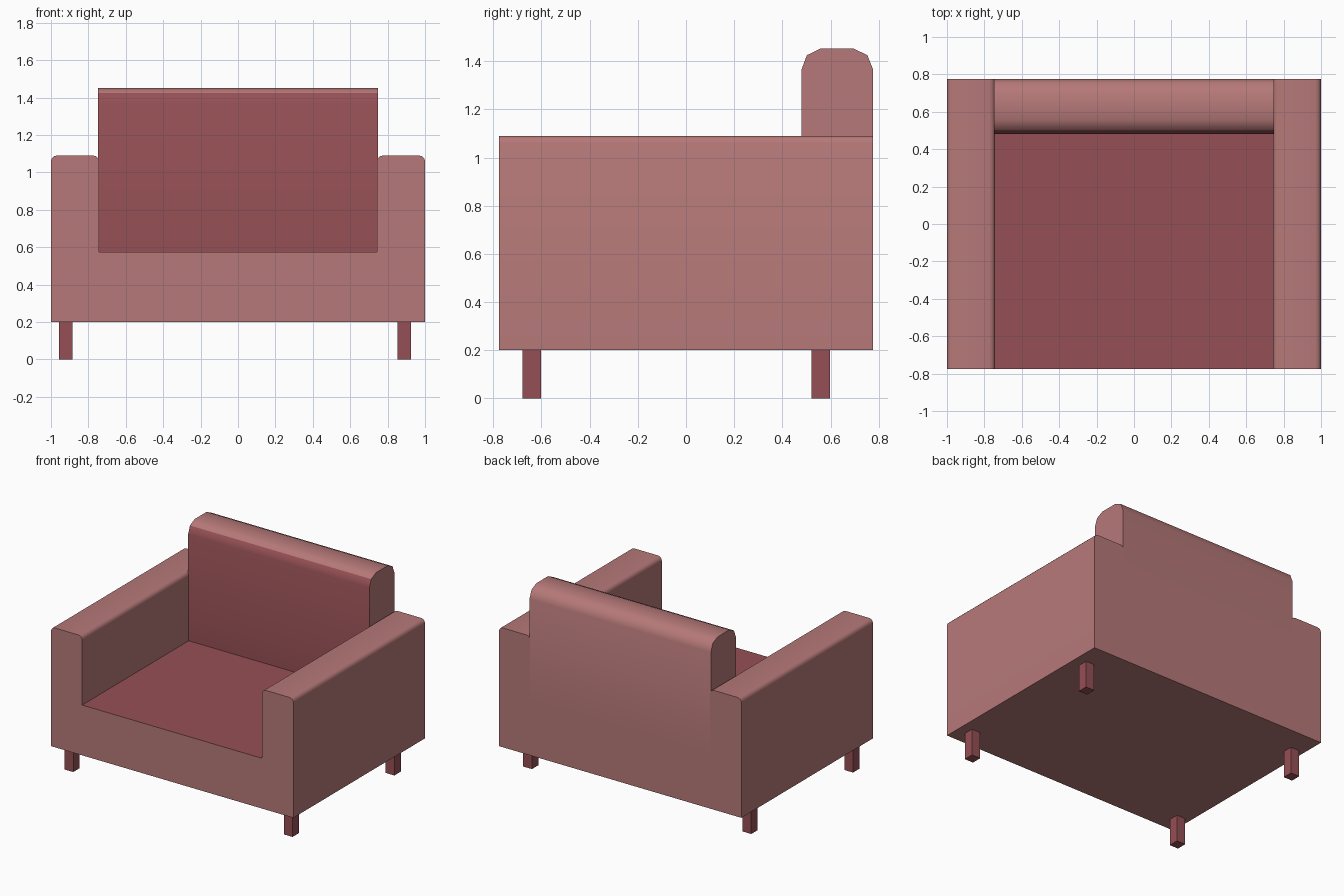
import bpy, bmesh, math

if "Cube" in bpy.data.objects:
    bpy.data.objects.remove(bpy.data.objects["Cube"])


def material(name, rgb):
    m = bpy.data.materials.new(name)
    m.diffuse_color = (*rgb, 1)
    m.use_nodes = True
    m.node_tree.nodes["Principled BSDF"].inputs["Base Color"].default_value = m.diffuse_color
    return m


LIGHT = material("dusty pink fabric", (0.47, 0.19, 0.19))
DARK = material("deep red fabric", (0.30, 0.08, 0.09))
HALF_DEPTH = 0.776


def extrude(name, points, offset, to_3d, dark_rule, smooth=True):
    """Extrude a closed 2D profile; faces meeting dark_rule get the dark colour."""
    bm = bmesh.new()
    face = bm.faces.new([bm.verts.new(to_3d(a, b)) for a, b in points])
    new = bmesh.ops.extrude_face_region(bm, geom=[face])["geom"]
    bmesh.ops.translate(bm, vec=offset, verts=[g for g in new if isinstance(g, bmesh.types.BMVert)])
    bmesh.ops.recalc_face_normals(bm, faces=bm.faces)
    for f in bm.faces:
        f.normal_update()
        f.material_index = int(dark_rule(f))
    me = bpy.data.meshes.new(name)
    bm.to_mesh(me)
    bm.free()
    me.materials.append(LIGHT)
    me.materials.append(DARK)
    ob = bpy.data.objects.new(name, me)
    bpy.context.collection.objects.link(ob)
    if smooth:
        bpy.ops.object.select_all(action='DESELECT')
        ob.select_set(True)
        bpy.context.view_layer.objects.active = ob
        bpy.ops.object.shade_smooth_by_angle(angle=math.radians(52))
    return ob


def corner(cx, cz, r, start, steps=3):
    """Points of a counter-clockwise quarter round."""
    return [(cx + r * math.cos(math.radians(start + 90 * i / steps)),
             cz + r * math.sin(math.radians(start + 90 * i / steps))) for i in range(steps + 1)]


# Base, seat and both arms: one U-shaped profile running front to back
r, top, inner, seat_z = 0.03, 1.09, 0.743, 0.575
right = ([(1, 0.2)] + corner(1 - r, top - r, r, 0)
         + corner(inner + r, top - r, r, 90) + [(inner, seat_z)])
frame = right + [(-x, z) for x, z in reversed(right)]
extrude("seat_and_arms", frame, (0, 2 * HALF_DEPTH, 0),
        lambda a, b: (a, -HALF_DEPTH, b),
        lambda f: f.normal.z > 0.9 and f.calc_center_median().z < 0.7)

# Backrest: rounded-top profile running side to side
back = [(0.48, seat_z), (0.48, 1.367), (0.502, 1.425), (0.558, 1.452),
        (0.696, 1.452), (0.753, 1.425), (HALF_DEPTH, 1.367), (HALF_DEPTH, seat_z)]
extrude("backrest", back, (1.496, 0, 0), lambda a, b: (-0.748, a, b),
        lambda f: f.normal.y < -0.8)

# Four square legs
for side, x in (("left", -0.921), ("right", 0.889)):
    for end, y in (("front", -0.64), ("back", 0.56)):
        w, d = 0.036, 0.038
        foot = [(x - w, y - d), (x + w, y - d), (x + w, y + d), (x - w, y + d)]
        extrude(f"{end}_{side}_leg", foot, (0, 0, 0.2),
                lambda a, b: (a, b, 0), lambda f: True, smooth=False)
